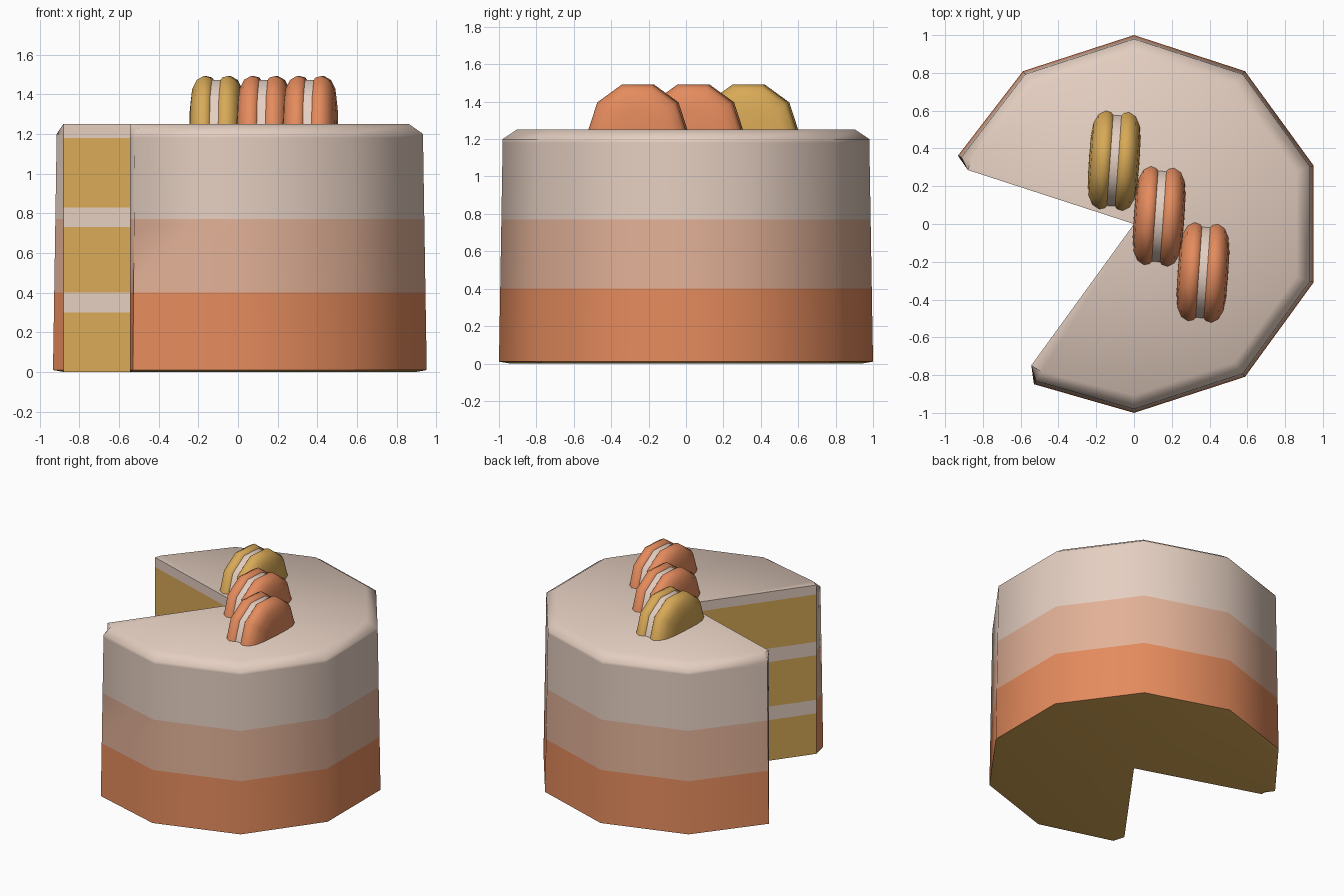
import bpy, bmesh, math
from mathutils import Matrix

if "Cube" in bpy.data.objects:
    bpy.data.objects.remove(bpy.data.objects["Cube"])


def material(name, rgb):
    m = bpy.data.materials.new(name)
    m.diffuse_color = (*rgb, 1.0)
    m.use_nodes = True
    m.node_tree.nodes["Principled BSDF"].inputs["Base Color"].default_value = m.diffuse_color
    return m


ORANGE, PEACH, CREAM, YELLOW = range(4)
MATS = [material("orange icing", (0.78, 0.26, 0.11)),
        material("peach icing", (0.76, 0.44, 0.31)),
        material("cream", (0.78, 0.62, 0.53)),
        material("yellow sponge", (0.69, 0.40, 0.095))]


def finish(name, bm, angle, flat=()):
    """Turn a bmesh into a smooth object, keeping the listed faces flat."""
    bm.faces.index_update()
    flat_ids = [f.index for f in flat]
    for f in bm.faces:
        f.smooth = True
    mesh = bpy.data.meshes.new(name)
    bm.to_mesh(mesh)
    bm.free()
    for m in MATS:
        mesh.materials.append(m)
    mesh.set_sharp_from_angle(angle=math.radians(angle))
    for i in flat_ids:
        mesh.polygons[i].use_smooth = False
    ob = bpy.data.objects.new(name, mesh)
    bpy.context.collection.objects.link(ob)
    return ob


def polar(r, deg):
    a = math.radians(deg)
    return r * math.cos(a), r * math.sin(a)


# --- cake: ten-sided, one wedge removed, cut corners chamfered ---
def outline(r):
    rc = max(r, 0.925)
    pts = [(0, 0), polar(0.925, -126), polar(rc, -122)]
    pts += [polar(r, d) for d in range(-90, 127, 36)]
    return pts + [polar(rc, 158.8), polar(0.925, 162)]


def icing(z):
    return ORANGE if z < 0.4 else PEACH if z < 0.77 else CREAM


def filling(z):
    layers = ((0, 0.30), (0.40, 0.73), (0.83, 1.18))
    return YELLOW if any(a < z < b for a, b in layers) else CREAM


levels = [(0, 0.94), (0.01, 1.0)]
levels += [(z, 1.0 - 0.02 * z / 1.2)
           for z in (0.30, 0.40, 0.73, 0.77, 0.83, 1.18, 1.20)]
levels.append((1.25, 0.905))

bm = bmesh.new()
rings = [[bm.verts.new((x, y, z)) for x, y in outline(r)] for z, r in levels]
n = len(rings[0])
flat = []
for k in range(len(rings) - 1):
    zm = (levels[k][0] + levels[k + 1][0]) / 2
    for i in range(n):
        j = (i + 1) % n
        f = bm.faces.new((rings[k][i], rings[k][j],
                          rings[k + 1][j], rings[k + 1][i]))
        if i in (0, n - 1):          # cut walls show the layers
            f.material_index = filling(zm)
            flat.append(f)
        else:                        # outside bands, sponge rim underneath
            f.material_index = YELLOW if k == 0 else icing(zm)
bottom = bm.faces.new(rings[0][::-1])
bottom.material_index = YELLOW
top = bm.faces.new(rings[-1])
top.material_index = CREAM
finish("cake", bm, 62, flat)

# --- macarons: half-sunk ten-sided lathe shapes lying on their side ---
HALF = [(0.022, 0.243), (0.032, 0.256), (0.062, 0.264), (0.098, 0.243),
        (0.122, 0.195), (0.132, 0.12), (0.134, 0.0)]
PROFILE = [(-d, r) for d, r in HALF[::-1]] + HALF


def macaron(name, x, y, shell):
    bm = bmesh.new()
    rows = []
    for d, r in PROFILE:
        if r == 0:
            rows.append([bm.verts.new((d, 0, 0))] * 6)
        else:
            rows.append([bm.verts.new((d, *polar(r, a)))
                         for a in range(0, 181, 36)])
    for i in range(len(rows) - 1):
        for j in range(5):
            quad = [rows[i][j], rows[i][j + 1],
                    rows[i + 1][j + 1], rows[i + 1][j]]
            f = bm.faces.new(list(dict.fromkeys(quad)))
            f.material_index = CREAM if i == len(HALF) - 1 else shell
    ob = finish(name, bm, 50)
    ob.matrix_world = (Matrix.Translation((x, y, 1.241))
                       @ Matrix.Rotation(math.radians(-4), 4, 'Z'))


macaron("macaron_back", -0.105, 0.335, YELLOW)
macaron("macaron_middle", 0.133, 0.04, ORANGE)
macaron("macaron_front", 0.365, -0.257, ORANGE)
